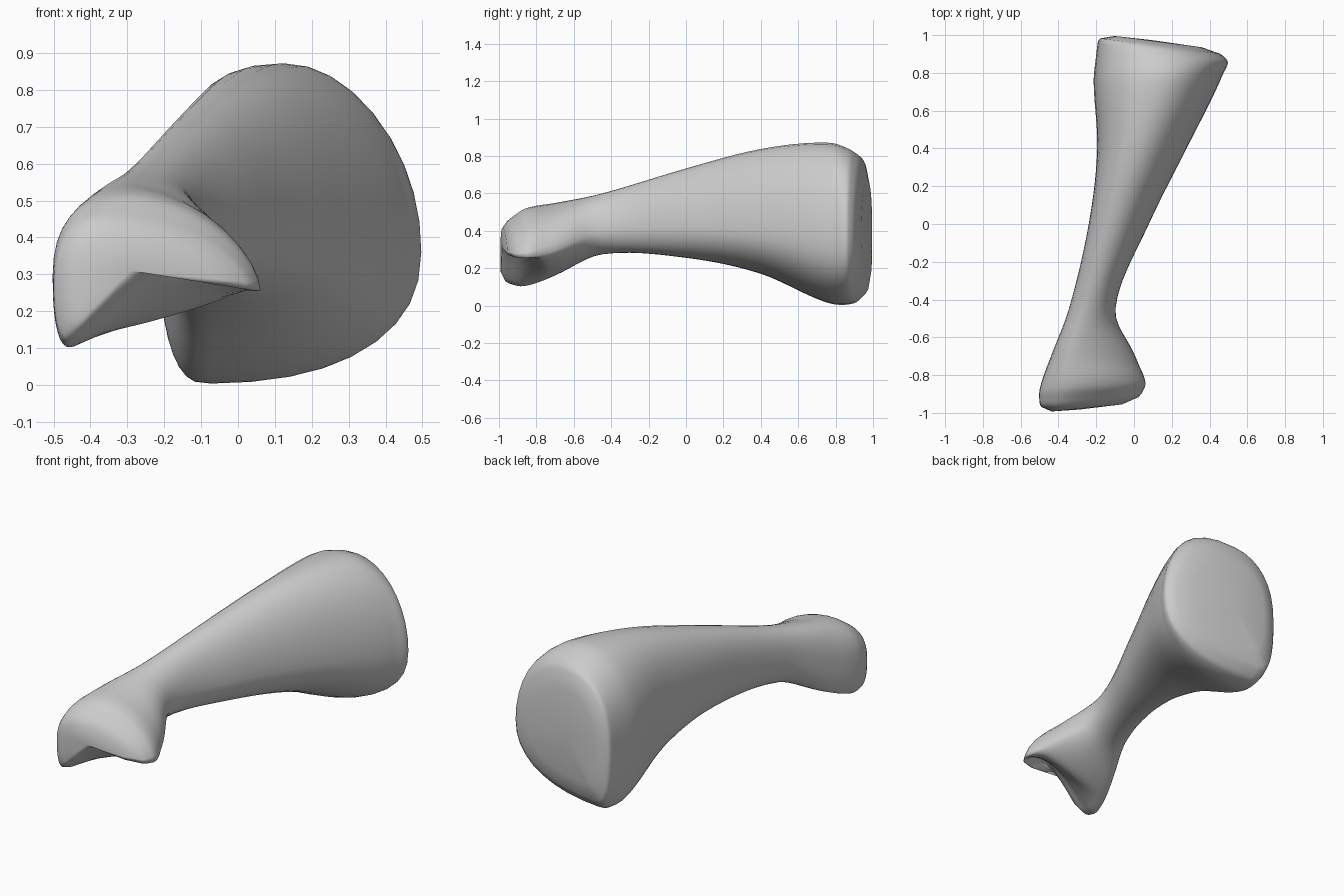
import bpy
import bmesh
from math import sin, cos, pi
from mathutils import Vector

default_cube = bpy.data.objects.get("Cube")
if default_cube:
    bpy.data.objects.remove(default_cube, do_unlink=True)

# Control sections along the shaft: y, then x and z of the left, top, right and bottom points
SECTIONS = [
    (-.96, -.5, .28, -.34, .46, .04, .25, -.46, .12),
    (-.87, -.5, .31, -.3, .52, .065, .25, -.45, .1),
    (-.7, -.44, .34, -.31, .55, .01, .29, -.39, .16),
    (-.45, -.345, .43, -.24, .6, -.1, .4, -.24, .275),
    (0, -.24, .5, -.1, .735, .08, .42, -.1, .255),
    (.4, -.195, .45, .03, .84, .28, .4, -.08, .17),
    (.75, -.215, .4, .13, .875, .455, .36, -.09, .015),
    (.9, -.2, .4, .15, .835, .5, .36, -.09, .01),
    (.97, -.19, .4, .12, .79, .47, .36, -.1, .07),
]
QUARTER = 9     # points in each quarter of a ring
STEPS = 6       # rings between control sections


def ramp(value, start, end):
    return min(max((value - start) / (end - start), 0), 1)


def tangent(i):
    a, b = SECTIONS[max(i - 1, 0)], SECTIONS[min(i + 1, len(SECTIONS) - 1)]
    return [(q - p) / (b[0] - a[0]) for p, q in zip(a, b)]


def blend(i, t):
    """Smooth interpolation between section i and the next."""
    a, b = SECTIONS[i], SECTIONS[i + 1]
    span = b[0] - a[0]
    s = t * t * (3 - 2 * t)
    ha, hb = t * (1 - t) ** 2 * span, t * t * (t - 1) * span
    return [p + (q - p) * s + ha * m + hb * n
            for p, q, m, n in zip(a, b, tangent(i), tangent(i + 1))]


def ring_points(row):
    """Ring of four curved quarters through the extreme points."""
    y, lx, lz, tx, tz, rx, rz, bx, bz = row
    front, back = ramp(y, -.45, -.87), ramp(y, 0, .75)
    arch = .17 * ramp(y, -.75, -.95)
    # Both ends slant towards the shaft on the left-hand lobe and flare
    shear = .1 * ramp(y, -.75, -.95) - .13 * ramp(y, .8, .97)
    pivot = -.45 if y < 0 else -.1
    right, left = Vector((rx, rz)), Vector((lx, lz))
    top, bottom = Vector((tx, tz)), Vector((bx, bz))
    quarters = [  # side point, pole point, roundness, starts at side
        (right, top, 1 + .15 * front, True),
        (left, top, .85, False),
        (left, bottom, .8, True),
        (right, bottom, 1 + .6 * front - .15 * back, False)]
    points = []
    for side, pole, power, from_side in quarters:
        for j in range(QUARTER):
            a = j / QUARTER * pi / 2
            if not from_side:
                a = pi / 2 - a
            x = pole.x + (side.x - pole.x) * max(cos(a), 0) ** power
            z = side.y + (pole.y - side.y) * max(sin(a), 0) ** power
            if side is right and pole is bottom:    # hollow between the front lobes
                z += arch * sin(2 * a) ** 2
            points.append(Vector((x, y + shear * (x - pivot), z)))
    return points


def end_ring(ring, push):
    """Smaller ring that rounds off an end."""
    middle = sum(ring, Vector()) / len(ring)
    return [middle.lerp(p, .8) + Vector((0, push, 0)) for p in ring]


# Bone: skin the rings and close both ends
rings = [ring_points(blend(i, s / STEPS))
         for i in range(len(SECTIONS) - 1) for s in range(STEPS)]
rings.append(ring_points(SECTIONS[-1]))
rings = [end_ring(rings[0], -.04)] + rings + [end_ring(rings[-1], .03)]

bm = bmesh.new()
loops = [[bm.verts.new(p) for p in ring] for ring in rings]
for a, b in zip(loops, loops[1:]):
    for j in range(len(a)):
        bm.faces.new((a[j - 1], a[j], b[j], b[j - 1]))
caps = [bm.faces.new(loop) for loop in (loops[0], loops[-1])]
bmesh.ops.poke(bm, faces=caps)
bmesh.ops.recalc_face_normals(bm, faces=bm.faces)

mesh = bpy.data.meshes.new("bone")
bm.to_mesh(mesh)
bm.free()
bone = bpy.data.objects.new("bone", mesh)
bpy.context.collection.objects.link(bone)

# Plain light grey
COLOUR = (.6, .6, .6, 1)
grey = bpy.data.materials.new("light_grey")
grey.use_nodes = True
grey.diffuse_color = COLOUR
grey.node_tree.nodes["Principled BSDF"].inputs["Base Color"].default_value = COLOUR
mesh.materials.append(grey)

# Soft rounding of the skin, then smooth shading
soften = bone.modifiers.new("soften", 'SMOOTH')
soften.factor = .5
soften.iterations = 3
bpy.context.view_layer.objects.active = bone
bone.select_set(True)
bpy.ops.object.shade_smooth()
